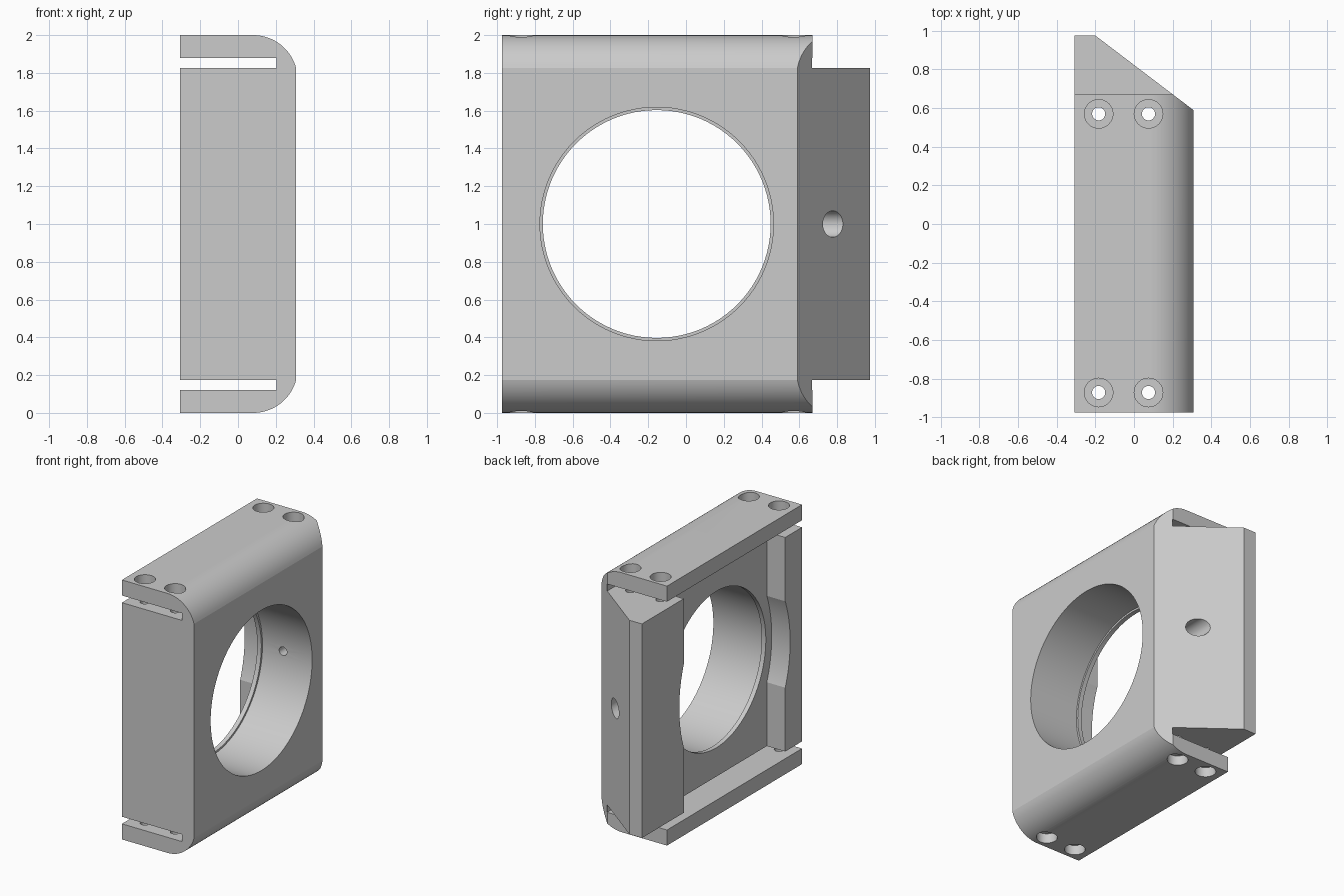
import bpy, bmesh, math
from mathutils import Matrix, Vector

old = bpy.data.objects.get("Cube")
if old:
    bpy.data.objects.remove(old, do_unlink=True)

# Single plain metal colour
grey = bpy.data.materials.new("plain grey")
grey.use_nodes = True
grey.diffuse_color = (0.6, 0.6, 0.6, 1)
grey.node_tree.nodes["Principled BSDF"].inputs["Base Color"].default_value = (0.6, 0.6, 0.6, 1)

HX, HY = 0.307, 0.975
SLOT_LOW, SLOT_HIGH, SLOT_X = 1.825, 1.88, 0.204


def finish(name, bm):
    bmesh.ops.recalc_face_normals(bm, faces=bm.faces)
    mesh = bpy.data.meshes.new(name)
    bm.to_mesh(mesh)
    bm.free()
    ob = bpy.data.objects.new(name, mesh)
    bpy.context.collection.objects.link(ob)
    mesh.materials.append(grey)
    return ob


def prism(name, points, direction):
    """Extrude a flat outline of 3D points."""
    bm = bmesh.new()
    face = bm.faces.new([bm.verts.new(p) for p in points])
    new = bmesh.ops.extrude_face_region(bm, geom=[face])["geom"]
    verts = [g for g in new if isinstance(g, bmesh.types.BMVert)]
    bmesh.ops.translate(bm, verts=verts, vec=direction)
    return finish(name, bm)


def box(name, low, high):
    (x0, y0, z0), (x1, y1, z1) = low, high
    return prism(name, [(x0, y0, z0), (x1, y0, z0), (x1, y1, z0), (x0, y1, z0)], (0, 0, z1 - z0))


def rod(name, start, end, radius, sides=32, stretch=1.0):
    """Cylinder between two points, optionally stretched in height."""
    a, b = Vector(start), Vector(end)
    turn = (b - a).to_track_quat('Z', 'Y').to_matrix().to_4x4()
    bm = bmesh.new()
    bmesh.ops.create_cone(bm, cap_ends=True, segments=sides, radius1=radius, radius2=radius,
                          depth=(b - a).length, matrix=Matrix.Translation((a + b) / 2) @ turn)
    for v in bm.verts:
        v.co.z = 1 + (v.co.z - 1) * stretch if stretch != 1 else v.co.z
    return finish(name, bm)


# Side profile: rounded outer corners and a clamping slot at top and bottom
R, CX = 0.236, 0.08
CZ = 2 - R
stop = math.asin((SLOT_LOW - CZ) / R)
arc = [stop + (math.pi / 2 - stop) * i / 16 for i in range(17)]
upper = [(CX + R * math.cos(t), CZ + R * math.sin(t)) for t in arc]
upper += [(-HX, 2), (-HX, SLOT_HIGH), (SLOT_X, SLOT_HIGH), (SLOT_X, SLOT_LOW), (-HX, SLOT_LOW)]
outline = upper + [(x, 2 - z) for x, z in reversed(upper)]
body = prism("mount_body", [(x, -HY, z) for x, z in outline], (0, 2 * HY, 0))

cutters = []

# Clamp strips stop short of the back end of the core
for low, high in ((1.85, 2.2), (-0.2, 0.15)):
    cutters.append(box("strip_end_cutter", (-1, 0.67, low), (1, 1.2, high)))

# Slanted back corner
slope = (0.385, -0.507)
p = Vector((HX, 0.59, -0.2))
along = Vector((-0.507, 0.385, 0))
cutters.append(prism("slant_cutter", [p - along, p + along * 2, p + along * 2 + Vector((2, 2, 0)),
                                      p - along + Vector((2, 2, 0))], (0, 0, 2.4)))

# Recess on the inner side, with a shallow round relief in both of its walls
cutters.append(box("recess_cutter", (-1, -0.77, SLOT_LOW - 1.65 - 0.03), (-0.15, 0.465, SLOT_LOW + 0.03)))
cutters.append(rod("relief_cutter", (-1, -0.155, 1), (-0.15, -0.155, 1), 0.675, 96, 1.2))

# Main bore with a thin retaining lip at the recess floor
cutters.append(rod("bore_cutter", (-0.115, -0.155, 1), (1, -0.155, 1), 0.618, 96))
cutters.append(rod("lip_cutter", (-0.5, -0.155, 1), (0.5, -0.155, 1), 0.603, 96))

# Set screw channel from the slanted corner into the bore
cutters.append(rod("set_screw_head_cutter", (0.06, 0.6, 1), (0.06, 1.3, 1), 0.07))
cutters.append(rod("set_screw_cutter", (0.06, 0.3, 1), (0.06, 0.7, 1), 0.033))

# Clamp screw holes with counterbores on both strips
for x in (-0.183, 0.075):
    for y in (-0.872, 0.57):
        cutters.append(rod("screw_hole_cutter", (x, y, -0.2), (x, y, 2.2), 0.034, 24))
        for a, b in ((1.925, 2.2), (-0.2, 0.075)):
            cutters.append(rod("counterbore_cutter", (x, y, a), (x, y, b), 0.074))

# Cut everything, then drop the cutters
bpy.ops.object.select_all(action='DESELECT')
bpy.context.view_layer.objects.active = body
body.select_set(True)
for cutter in cutters:
    cutter.hide_render = True
    mod = body.modifiers.new(cutter.name, 'BOOLEAN')
    mod.operation, mod.solver, mod.object = 'DIFFERENCE', 'EXACT', cutter
    bpy.ops.object.modifier_apply(modifier=mod.name)
    bpy.data.objects.remove(cutter, do_unlink=True)

bpy.ops.object.shade_smooth_by_angle(angle=math.radians(12))
